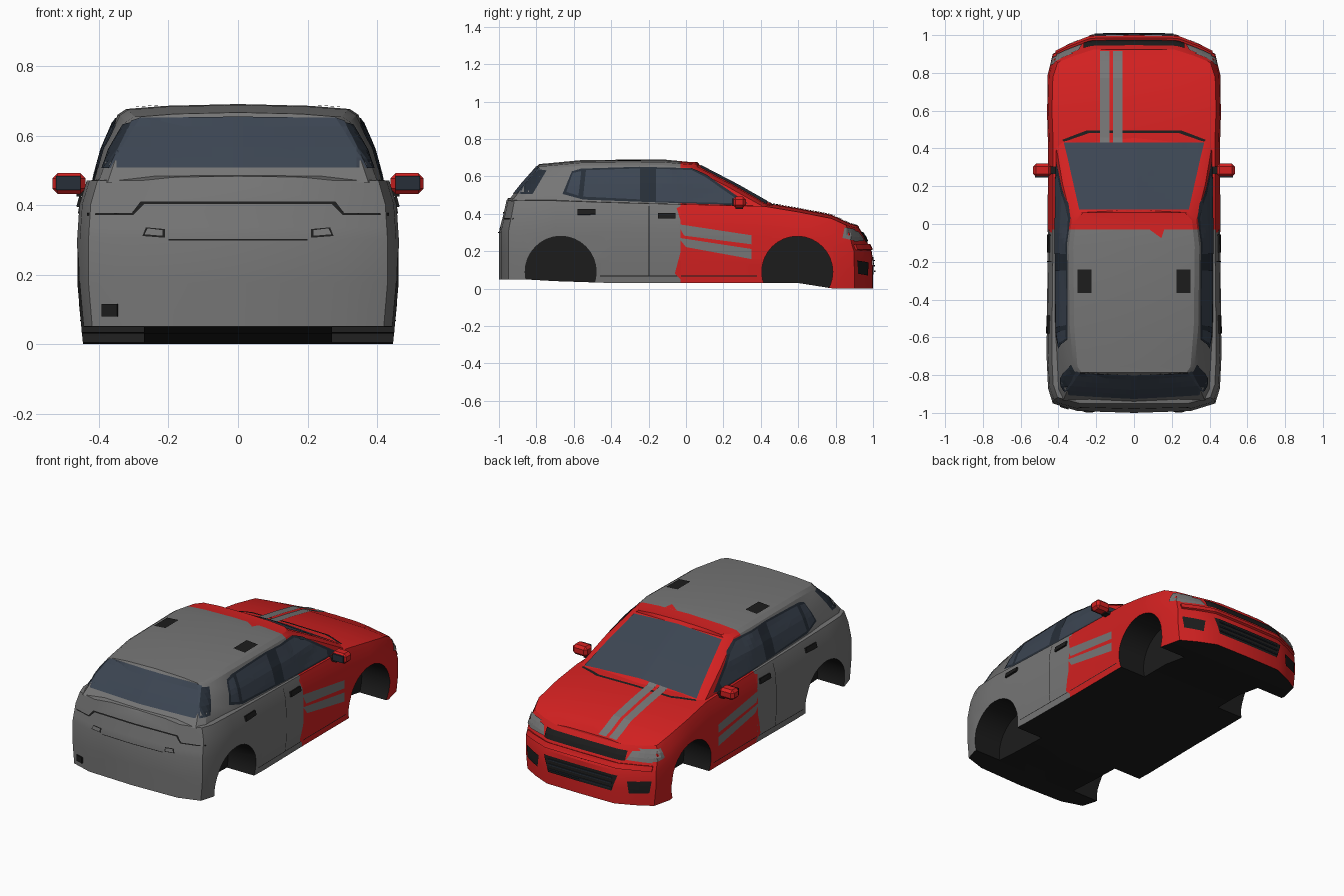
import bpy, bmesh, math
from mathutils import Vector
from mathutils.bvhtree import BVHTree

if "Cube" in bpy.data.objects:
    bpy.data.objects.remove(bpy.data.objects["Cube"])

def material(name, r, g, b):
    m = bpy.data.materials.new(name)
    m.diffuse_color = (r, g, b, 1)
    m.use_nodes = True
    m.node_tree.nodes["Principled BSDF"].inputs["Base Color"].default_value = m.diffuse_color
    return m

GREY = material("grey_paint", .18, .18, .18)
RED = material("red_paint", .65, .015, .015)
BLACK = material("black_trim", .012, .012, .012)
GLASS = material("glass", .045, .06, .085)
DARK = material("dark_glass", .02, .028, .04)
PAINTS = (GREY, RED, BLACK)
SPLIT = -.03
trees = []

def make_object(name, bm, mats):
    me = bpy.data.meshes.new(name)
    bm.to_mesh(me)
    bm.free()
    ob = bpy.data.objects.new(name, me)
    bpy.context.collection.objects.link(ob)
    for m in mats:
        me.materials.append(m)
    return ob

def smooth(ob, angle=25):
    bpy.ops.object.select_all(action='DESELECT')
    ob.select_set(True)
    bpy.context.view_layer.objects.active = ob
    bpy.ops.object.shade_smooth_by_angle(angle=math.radians(angle))

def shell(name, rows):
    """Skin half-rows, mirror them and paint the front red."""
    bm = bmesh.new()
    grid = [[bm.verts.new(p) for p in row] for row in rows]
    for a, b in zip(grid, grid[1:]):
        for j in range(len(a) - 1):
            bm.faces.new((a[j], a[j + 1], b[j + 1], b[j]))
    bmesh.ops.remove_doubles(bm, verts=bm.verts[:], dist=.0005)
    bmesh.ops.mirror(bm, geom=bm.verts[:] + bm.edges[:] + bm.faces[:], axis='X', merge_dist=.0005)
    bmesh.ops.remove_doubles(bm, verts=bm.verts[:], dist=.0005)
    bmesh.ops.recalc_face_normals(bm, faces=bm.faces[:])
    bmesh.ops.bisect_plane(bm, geom=bm.verts[:] + bm.edges[:] + bm.faces[:],
                           plane_co=(0, SPLIT, 0), plane_no=(0, 1, 0))
    bm.normal_update()
    for f in bm.faces:
        c = f.calc_center_median()
        f.material_index = 2 if (f.normal.z < -.8 and c.z < .08) else int(c.y > SPLIT)
    trees.append(BVHTree.FromBMesh(bm))
    return make_object(name, bm, PAINTS)

# Lower body: x, y, bottom z, shoulder z from nose to tail
columns = [(0, 1, 0, .325), (.23, .997, 0, .325), (.34, .95, 0, .33), (.43, .90, 0, .34),
           (.457, .79, 0, .375), (.462, .6, .03, .41), (.455, .42, .03, .44),
           (.455, 0, .03, .45), (.46, -.4, .03, .46), (.463, -.7, .04, .47),
           (.455, -.87, .05, .47), (.43, -.95, .05, .47), (.3, -.99, .05, .47), (0, -1, .05, .47)]
# height fraction, width scale, nose setback, tail setback
levels = [(0, .975, 0, 0), (.3, 1, 0, 0), (.6, 1, .005, 0), (.68, .995, .02, .008),
          (.84, .985, .04, .025), (1, .94, .075, .04)]

def body_row(t, sx, nose, tail, crown=0):
    row = []
    for x, y, zb, zt in columns:
        w = max(0, (abs(y) - .75) / .25)
        row.append((x * sx, y - nose * w if y > 0 else y + tail * w,
                    zb + (zt - zb) * t + crown * x / .46))
    return row

rows = [body_row(0, 0, 0, 0)] + [body_row(*l) for l in levels]
rows += [body_row(1, .6, .075, .04, .016), body_row(1, 0, .075, .04, .02)]
body = shell("body", rows)

# Cabin: base ring and roof ring, nose to tail
base = [(0, .48, .44), (.37, .445, .44), (.412, .41, .44), (.417, 0, .45), (.417, -.6, .46),
        (.402, -.88, .465), (.375, -.935, .465), (0, -.955, .465)]
roof = [(0, .075, .66), (.29, .06, .652), (.33, .02, .648), (.346, -.12, .66), (.34, -.55, .658),
        (.322, -.755, .64), (.3, -.785, .64), (0, -.80, .65)]
middle = [((a[0] + b[0]) * .51, (a[1] + b[1]) / 2, (a[2] + b[2]) / 2 + .005) for a, b in zip(base, roof)]

def roof_row(s, crown):
    return [(x * s, y, z + crown * x / .34) for x, y, z in roof]

cabin = shell("cabin", [base, middle, roof, roof_row(.93, .016), roof_row(.6, .025), roof_row(0, .03)])

# Wheel wells
for label, y in (("front", .595), ("rear", -.67)):
    for side in (-1, 1):
        bpy.ops.mesh.primitive_cylinder_add(vertices=32, radius=.19, depth=.4, location=(side * .47, y, .09),
                                            rotation=(0, math.pi / 2, 0))
        cut = bpy.context.object
        cut.name = label + "_well_cutter"
        for m in PAINTS:
            cut.data.materials.append(m)
        for p in cut.data.polygons:
            p.material_index = 2
        cut.hide_render = True
        cut.hide_viewport = False
        mod = body.modifiers.new("well", 'BOOLEAN')
        mod.operation = 'DIFFERENCE'
        mod.solver = 'EXACT'
        mod.object = cut
        bpy.context.view_layer.objects.active = body
        bpy.ops.object.modifier_apply(modifier=mod.name)
        bpy.data.objects.remove(cut)
smooth(body)
smooth(cabin)

# Projection directions: 2D point -> ray origin, ray direction
RAYS = {'side': (lambda a, b: (2, a, b), (-1, 0, 0)),
        'nose': (lambda a, b: (a, 2, b), (0, -1, 0)),
        'tail': (lambda a, b: (a, -2, b), (0, 1, 0)),
        'top': (lambda a, b: (a, b, 2), (0, 0, -1))}

def panel(name, view, pts, mat, off=.004, mirror=False, thick=0):
    """Drape a flat outline over the body."""
    origin, d = RAYS[view]
    d = Vector(d)
    bm = bmesh.new()
    bm.faces.new([bm.verts.new((a, b, 0)) for a, b in pts])
    bmesh.ops.triangulate(bm, faces=bm.faces[:])
    for k in (0, 1):
        lo, hi = min(p[k] for p in pts), max(p[k] for p in pts)
        n = max(1, math.ceil((hi - lo) / .03))
        for i in range(1, n):
            co, no = [0, 0, 0], [0, 0, 0]
            co[k], no[k] = lo + (hi - lo) * i / n, 1
            bmesh.ops.bisect_plane(bm, geom=bm.verts[:] + bm.edges[:] + bm.faces[:], plane_co=co, plane_no=no)
    missed = []
    for v in bm.verts:
        o = Vector(origin(v.co.x, v.co.y))
        hits = [h for h in (t.ray_cast(o, d) for t in trees) if h[0] is not None]
        if hits:
            loc, nor = min(hits, key=lambda h: h[3])[:2]
            v.co = loc + (nor if nor.dot(d) < 0 else -nor) * off
        else:
            missed.append(v)
    bmesh.ops.delete(bm, geom=missed, context='VERTS')
    bm.normal_update()
    if sum((f.normal.dot(d) for f in bm.faces)) > 0:
        bmesh.ops.reverse_faces(bm, faces=bm.faces[:])
    ob = make_object(name, bm, [mat])
    if thick:
        s = ob.modifiers.new("thickness", 'SOLIDIFY')
        s.thickness = thick
    if mirror:
        ob.modifiers.new("mirror", 'MIRROR')
    return ob

def box(x0, x1, y0, y1):
    return [(x0, y0), (x1, y0), (x1, y1), (x0, y1)]

# Glass
panel("windshield", 'top', [(-.37, .43), (.37, .43), (.29, .075), (-.29, .075)], GLASS)
panel("rear_window", 'tail', [(-.37, .505), (.37, .505), (.305, .64), (.28, .652), (-.28, .652), (-.305, .64)], GLASS)
panel("rear_window_wrap", 'side', [(-.91, .505), (-.82, .505), (-.745, .63), (-.785, .635)], DARK, mirror=True)
panel("side_window_trim", 'side', [(-.66, .505), (-.55, .475), (.26, .445), (.33, .455), (.28, .49), (.11, .605),
                                   (.03, .642), (-.25, .65), (-.56, .64), (-.61, .625)], DARK, mirror=True)
panel("front_door_window", 'side', [(-.16, .465), (.25, .455), (.26, .485), (.1, .595), (.03, .63), (-.16, .638)],
      GLASS, .007, True)
panel("rear_door_window", 'side', [(-.55, .49), (-.245, .475), (-.245, .64), (-.535, .63)], GLASS, .007, True)
panel("quarter_window", 'side', [(-.64, .515), (-.575, .495), (-.56, .625), (-.605, .615)], GLASS, .007, True)

# Stripes and paint edge
for i, x in enumerate((-.18, -.11)):
    panel("hood_stripe_%d" % i, 'top', box(x, x + .05, .43, .915), GREY)
panel("upper_door_stripe", 'side', [(-.045, .345), (.35, .285), (.35, .237), (-.01, .283)], GREY, mirror=True)
panel("lower_door_stripe", 'side', [(-.04, .272), (.35, .212), (.35, .158), (0, .222)], GREY, mirror=True)
panel("roof_paint_tip", 'top', [(.08, -.028), (.16, -.028), (.145, -.075)], RED, .002)
panel("door_paint_tip", 'side', [(-.028, .2), (-.06, .08), (-.028, .05)], RED, .002, True)
panel("door_paint_tip_high", 'side', [(-.028, .44), (-.05, .43), (-.028, .36)], RED, .002, True)

# Nose
panel("headlight", 'nose', [(.27, .255), (.405, .25), (.415, .32), (.29, .3)], GREY, .006, True)
panel("headlight_side", 'side', [(.835, .27), (.90, .255), (.90, .315), (.845, .325)], GREY, .006, True)
panel("upper_grille", 'nose', box(-.265, .265, .25, .30), BLACK, .006)
panel("lower_grille", 'nose', [(-.21, .075), (.21, .075), (.24, .17), (-.24, .17)], BLACK, .006)
for i in range(3):
    panel("grille_slat_%d" % i, 'nose', box(-.21, .21, .09 + i * .028, .097 + i * .028), DARK, .012, thick=.008)
panel("fog_light_recess", 'nose', [(.30, .07), (.40, .08), (.41, .15), (.29, .14)], BLACK, .006, True)
panel("bumper_ridge", 'nose', box(-.41, .41, .205, .235), RED, .012, thick=.016)
panel("cowl", 'top', [(-.37, .435), (-.24, .48), (.24, .48), (.37, .435), (.38, .445), (.25, .495),
                      (-.25, .495), (-.38, .445)], BLACK, .003)

# Tail
panel("tailgate_seam", 'tail', [(-.43, .37), (-.30, .37), (-.27, .402), (.27, .402), (.30, .37), (.43, .37),
                                (.43, .376), (.305, .376), (.28, .41), (-.28, .41), (-.305, .376), (-.43, .376)], BLACK)
panel("bumper_seam", 'tail', box(-.2, .2, .298, .302), BLACK)
panel("tail_lamp_frame", 'tail', [(.21, .305), (.275, .31), (.265, .335), (.21, .33)], BLACK, .004, True)
panel("tail_lamp", 'tail', [(.217, .31), (.268, .314), (.26, .331), (.217, .326)], GREY, .008, True)
panel("exhaust", 'tail', box(-.39, -.345, .08, .115), BLACK, .008, thick=.016)

# Roof patches, handles and seams
panel("roof_patch", 'top', box(.225, .30, -.365, -.24), BLACK, .005, True)
for i, (y, z) in enumerate(((-.1, .39), (-.53, .41))):
    panel("door_handle_%d" % i, 'side', box(y - .05, y + .045, z - .015, z + .012), BLACK, .01, True, .016)
panel("front_door_seam", 'side', box(-.2, -.196, .07, .44), BLACK, .002, True)
panel("sill_seam", 'side', box(-.46, .38, .066, .07), BLACK, .002, True)

# Door mirrors
for side in (-1, 1):
    for name, mat, size, loc in (("mirror_stem", BLACK, (.07, .04, .02), (.43, .285, .435)),
                                 ("mirror_shell", RED, (.095, .07, .06), (.486, .285, .462)),
                                 ("mirror_face", DARK, (.07, .01, .04), (.488, .25, .463))):
        bpy.ops.mesh.primitive_cube_add(size=1, location=(side * loc[0], loc[1], loc[2]))
        ob = bpy.context.object
        ob.name = name
        ob.scale = size
        bpy.ops.object.transform_apply(location=False, rotation=False, scale=True)
        ob.data.materials.append(mat)
        if name == "mirror_shell":
            bev = ob.modifiers.new("bevel", 'BEVEL')
            bev.width, bev.segments = .015, 1
